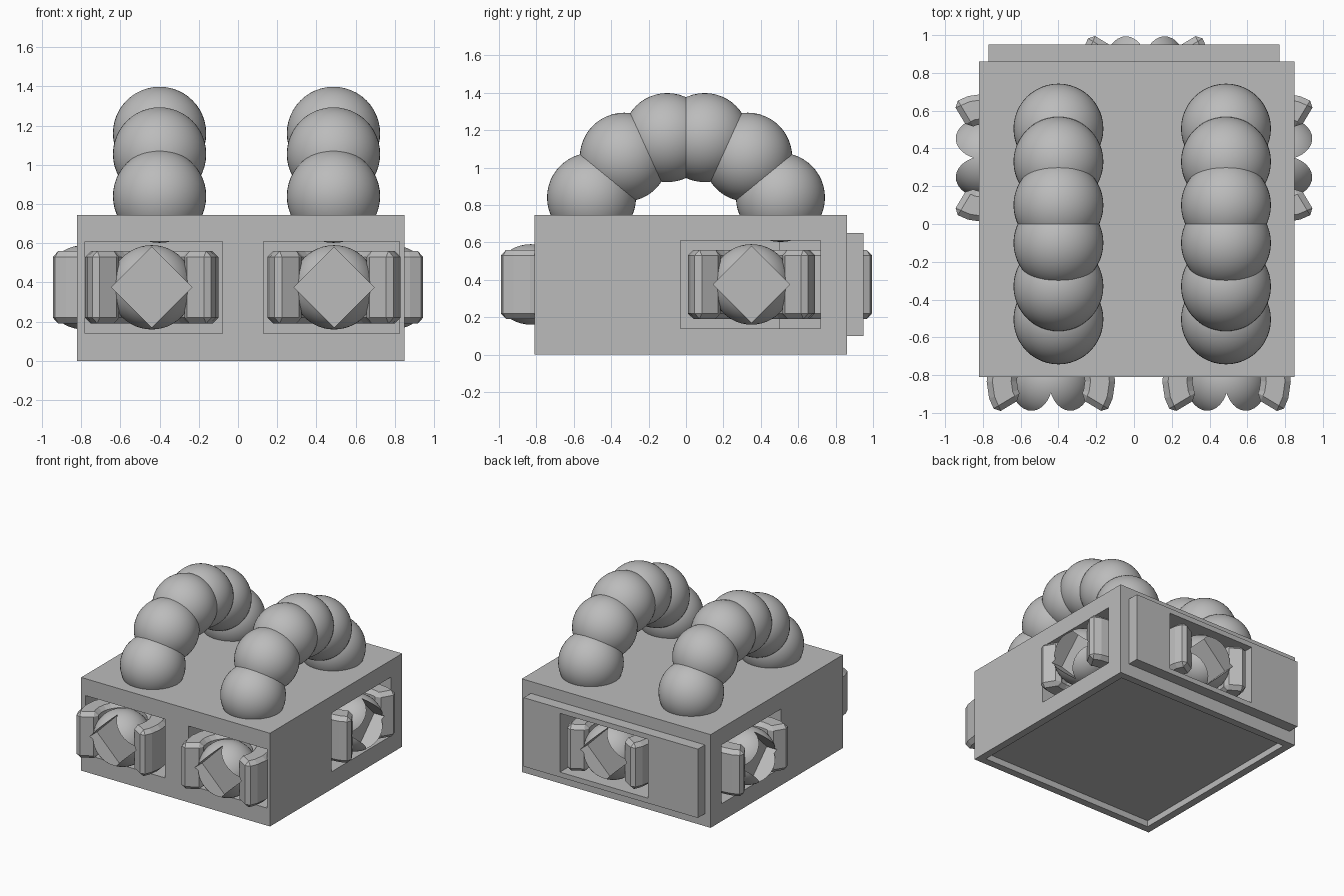
import bpy
import bmesh
import math
from mathutils import Matrix, Vector

if "Cube" in bpy.data.objects:
    bpy.data.objects.remove(bpy.data.objects["Cube"], do_unlink=True)

grey = bpy.data.materials.new("plain grey")
grey.use_nodes = True
colour = (0.5, 0.5, 0.5, 1)
grey.diffuse_color = colour
for node in grey.node_tree.nodes:
    if node.type == 'BSDF_PRINCIPLED':
        node.inputs["Base Color"].default_value = colour


def finish(bm, name):
    bmesh.ops.recalc_face_normals(bm, faces=bm.faces)
    mesh = bpy.data.meshes.new(name)
    bm.to_mesh(mesh)
    bm.free()
    mesh.materials.append(grey)
    obj = bpy.data.objects.new(name, mesh)
    bpy.context.collection.objects.link(obj)
    return obj


def activate(obj):
    bpy.ops.object.select_all(action='DESELECT')
    obj.select_set(True)
    bpy.context.view_layer.objects.active = obj


def apply(obj, modifier):
    activate(obj)
    bpy.ops.object.modifier_apply(modifier=modifier.name)


def smooth(obj):
    activate(obj)
    bpy.ops.object.shade_smooth_by_angle(angle=math.radians(30))


def block(name, low, high):
    bm = bmesh.new()
    low, high = Vector(low), Vector(high)
    place = Matrix.Translation((low + high) / 2) @ Matrix.Diagonal((high - low).to_4d())
    bmesh.ops.create_cube(bm, size=1, matrix=place)
    return finish(bm, name)


def cut(obj, cutter):
    modifier = obj.modifiers.new("cut", 'BOOLEAN')
    modifier.operation = 'DIFFERENCE'
    modifier.solver = 'EXACT'
    modifier.object = cutter
    apply(obj, modifier)


def ball(name, centre, radius):
    bm = bmesh.new()
    bmesh.ops.create_uvsphere(bm, u_segments=48, v_segments=24, radius=radius,
                              matrix=Matrix.Translation(centre))
    return finish(bm, name)


def clamp_ring(name, inner, outer, half, start, end, steps):
    """C-shaped ring around z, open towards -y."""
    bm = bmesh.new()
    rows = []
    for i in range(steps + 1):
        a = math.radians(start + (end - start) * i / steps)
        rows.append([bm.verts.new((r * math.cos(a), r * math.sin(a), z))
                     for r, z in ((inner, -half), (outer, -half), (outer, half), (inner, half))])
    for a, b in zip(rows, rows[1:]):
        for k in range(4):
            n = (k + 1) % 4
            bm.faces.new((a[k], a[n], b[n], b[k]))
    bm.faces.new(rows[0])
    bm.faces.new(rows[-1])
    obj = finish(bm, name)
    bevel = obj.modifiers.new("bevel", 'BEVEL')
    bevel.width = 0.03
    bevel.segments = 1
    bevel.limit_method = 'ANGLE'
    bevel.angle_limit = math.radians(50)
    apply(obj, bevel)
    return obj


# Housing, back plate, window pockets and the shallow recess underneath
housing = block("housing", (-0.82, -0.81, 0), (0.85, 0.86, 0.745))
back_plate = block("back_plate", (-0.77, 0.86, 0.1), (0.77, 0.95, 0.65))
pockets = [
    ((-0.78, -0.9, 0.14), (-0.08, -0.4, 0.61)),
    ((0.13, -0.9, 0.14), (0.825, -0.4, 0.61)),
    ((0.43, -0.03, 0.14), (0.95, 0.72, 0.61)),
    ((-0.95, -0.03, 0.14), (-0.43, 0.72, 0.61)),
    ((-0.33, 0.5, 0.14), (0.45, 1.0, 0.61)),
    ((-0.76, -0.75, -0.1), (0.79, 0.8, 0.05)),
]
for low, high in pockets:
    cutter = block("cutter", low, high)
    cut(housing, cutter)
    if high[1] == 1.0:
        cut(back_plate, cutter)
    bpy.data.objects.remove(cutter, do_unlink=True)

# Sockets: a notched ball held in a clamp ring
sockets = [
    ("front_right", (-0.44, -0.83), 0),
    ("front_left", (0.49, -0.83), 0),
    ("left_side", (0.785, 0.35), 90),
    ("right_side", (-0.785, 0.35), -90),
    ("back", (0.06, 0.835), 180),
]
for name, (x, y), turn in sockets:
    ring = clamp_ring(name + "_clamp", 0.18, 0.34, 0.185, -31, 211, 16)
    core = ball(name + "_ball", (0, 0, 0), 0.215)
    bm = bmesh.new()
    bmesh.ops.create_cone(bm, cap_ends=True, segments=4, radius1=0.205, radius2=0.205, depth=0.4,
                          matrix=Matrix.Translation((0, -0.23, 0)) @ Matrix.Rotation(math.pi / 2, 4, 'X'))
    diamond = finish(bm, "cutter")
    cut(core, diamond)
    cut(ring, diamond)
    bpy.data.objects.remove(diamond, do_unlink=True)
    smooth(core)
    for part in (ring, core):
        part.matrix_world = Matrix.Translation((x, y, 0.375)) @ Matrix.Rotation(math.radians(turn), 4, 'Z')

# Two arched handles made of overlapping balls
for side, x in (("right", -0.4), ("left", 0.487)):
    for step, (y, z) in enumerate(((0.1, 1.16), (0.33, 1.055), (0.505, 0.84))):
        for end, sign in (("front", -1), ("back", 1)):
            smooth(ball(f"{side}_handle_{end}_ball_{step + 1}", (x, sign * y, z), 0.238))
